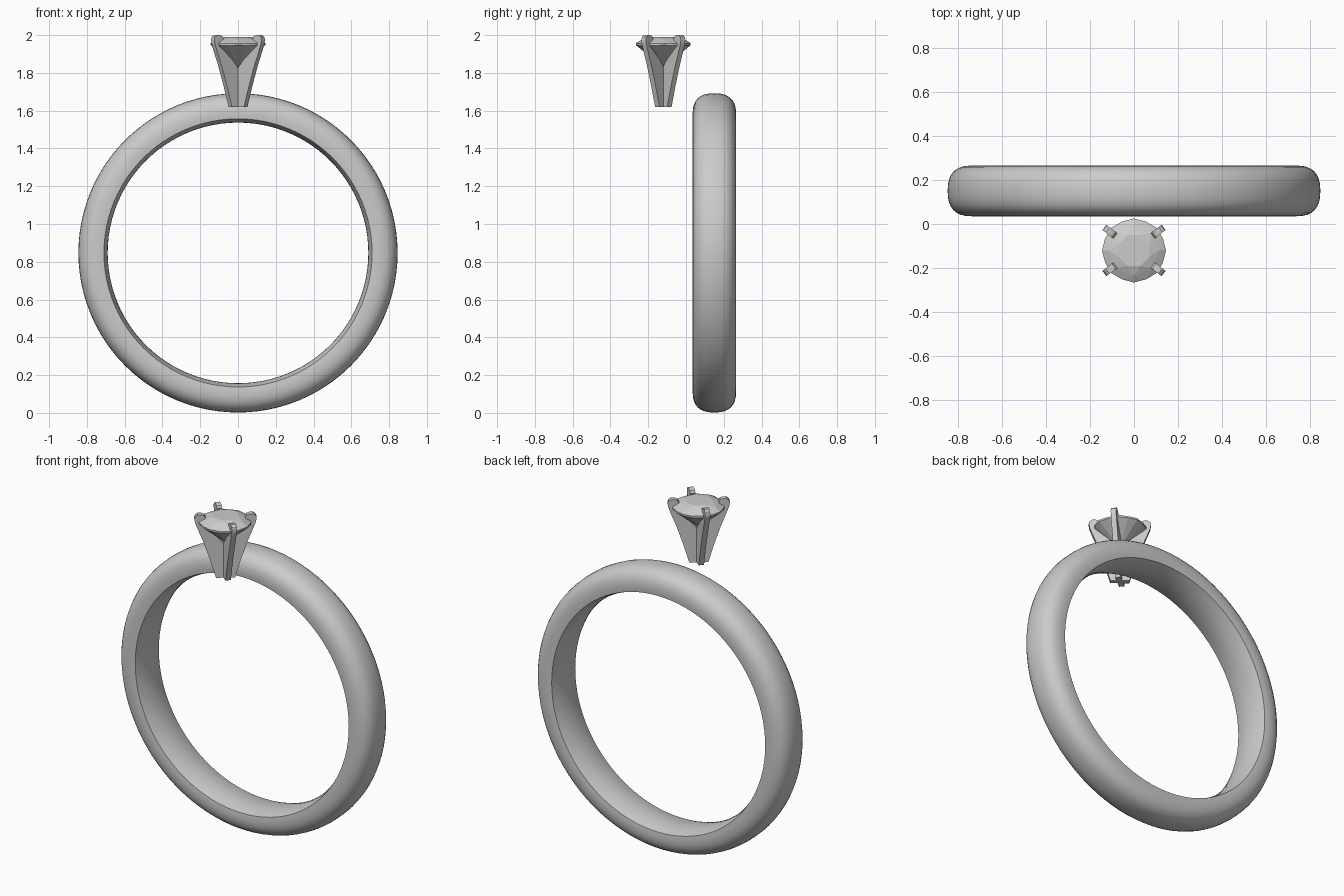
import bpy, bmesh
from math import sin, cos, pi, radians
from mathutils import Vector

if "Cube" in bpy.data.objects:
    bpy.data.objects.remove(bpy.data.objects["Cube"])

GEM_Y = -0.12


def make_object(name, bm, loc, smooth=None):
    bmesh.ops.recalc_face_normals(bm, faces=bm.faces[:])
    mesh = bpy.data.meshes.new(name)
    bm.to_mesh(mesh)
    bm.free()
    ob = bpy.data.objects.new(name, mesh)
    ob.location = loc
    bpy.context.collection.objects.link(ob)
    if smooth:
        bpy.ops.object.select_all(action='DESELECT')
        ob.select_set(True)
        bpy.context.view_layer.objects.active = ob
        bpy.ops.object.shade_smooth_by_angle(angle=radians(smooth))
    return ob


# band: rounded outside, slightly convex comfort-fit inside, spun around y
def band():
    bm = bmesh.new()
    profile = []
    for i in range(17):                       # outer superellipse dome
        a = pi * i / 16
        c, s = cos(a), sin(a)
        y = 0.115 * (1 if c > 0 else -1) * abs(c) ** 0.8
        profile.append((0.735 + 0.11 * s ** 0.8, y))
    for i in range(9):                        # inner convex face
        t = -1 + i / 4
        profile.append((0.69 + 0.02 * t * t, 0.112 * t))
    n = 96
    rings = [[bm.verts.new((r * cos(2 * pi * k / n), y, r * sin(2 * pi * k / n)))
              for r, y in profile] for k in range(n)]
    m = len(profile)
    for k in range(n):
        p, q = rings[k], rings[(k + 1) % n]
        for i in range(m):
            j = (i + 1) % m
            bm.faces.new((p[i], p[j], q[j], q[i]))
    make_object("band", bm, (0, 0.15, 0.847), 35)


# gem: eight-fold brilliant cut as the hull of its facet corners
def gem():
    bm = bmesh.new()
    for radius, z, turn in ((0.075, 1.99, 0.5), (0.115, 1.975, 0),
                            (0.145, 1.957, 0), (0.142, 1.955, 0.5),
                            (0.145, 1.947, 0), (0.142, 1.945, 0.5)):
        for k in range(8):
            a = (k + turn) * pi / 4
            bm.verts.new((radius * cos(a), radius * sin(a), z))
    bm.verts.new((0, 0, 1.828))
    bmesh.ops.convex_hull(bm, input=bm.verts[:])
    make_object("gem", bm, (0, GEM_Y, 0))


# prongs: flat blades joined at the axis, with a rounded claw at the top
def prong(name, angle):
    outline = [(0, 1.62), (0.052, 1.62), (0.085, 1.73), (0.122, 1.84),
               (0.150, 1.91), (0.165, 1.95), (0.170, 1.975), (0.165, 1.99),
               (0.152, 2.0), (0.132, 2.0), (0.116, 1.994), (0.108, 1.98),
               (0.113, 1.967), (0.128, 1.955), (0, 1.815)]
    d = Vector((cos(angle), sin(angle), 0))
    side = Vector((-sin(angle), cos(angle), 0)) * 0.015
    bm = bmesh.new()
    a, b = ([bm.verts.new(d * r + side * s + Vector((0, 0, z))) for r, z in outline]
            for s in (-1, 1))
    bm.faces.new(a)
    bm.faces.new(b[::-1])
    for i in range(len(a)):
        j = (i + 1) % len(a)
        bm.faces.new((a[i], b[i], b[j], a[j]))
    make_object(name, bm, (0, GEM_Y, 0), 30)


band()
gem()
for name, deg in (("prong_back_right", 38), ("prong_back_left", 142),
                  ("prong_front_left", 218), ("prong_front_right", 322)):
    prong(name, radians(deg))
